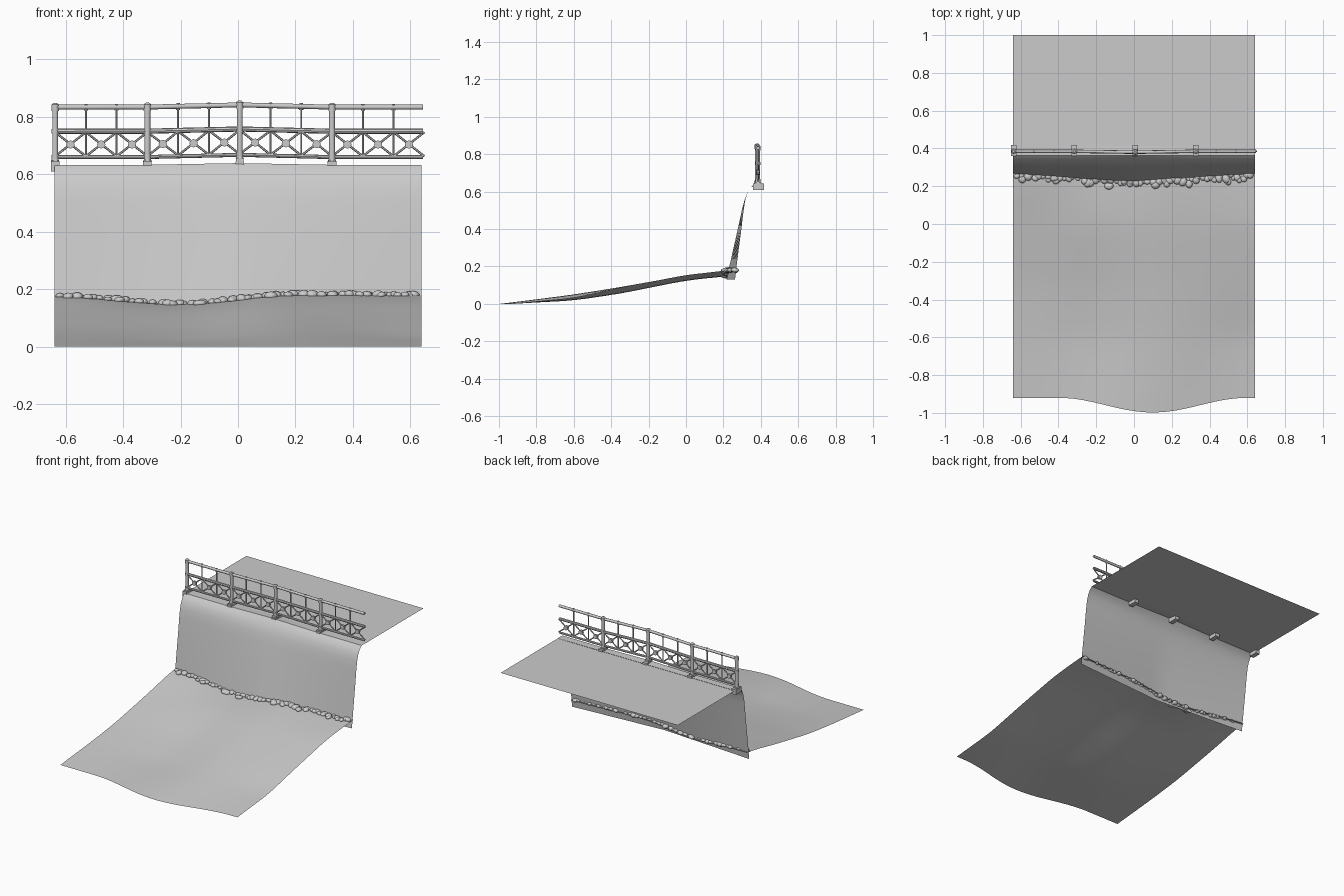
import bpy, bmesh, math, random
from mathutils import Vector, Matrix

if "Cube" in bpy.data.objects:
    bpy.data.objects.remove(bpy.data.objects["Cube"])

random.seed(4)
HALF = 0.64


def finish(bm, name, angle=None):
    me = bpy.data.meshes.new(name)
    bm.to_mesh(me)
    bm.free()
    ob = bpy.data.objects.new(name, me)
    bpy.context.collection.objects.link(ob)
    if angle:
        bpy.ops.object.select_all(action='DESELECT')
        ob.select_set(True)
        bpy.context.view_layer.objects.active = ob
        bpy.ops.object.shade_smooth_by_angle(angle=math.radians(angle))
    return ob


def sheet(name, nu, nv, fn, angle=40):
    """Open grid surface; fn(u, v) gives a point for u, v in 0..1."""
    bm = bmesh.new()
    g = [[bm.verts.new(fn(i / nu, j / nv)) for j in range(nv + 1)] for i in range(nu + 1)]
    for i in range(nu):
        for j in range(nv):
            bm.faces.new((g[i][j], g[i + 1][j], g[i + 1][j + 1], g[i][j + 1]))
    return finish(bm, name, angle)


def interp(pts, x):
    if x <= pts[0][0]:
        return pts[0][1]
    for (a, p), (b, q) in zip(pts, pts[1:]):
        if x <= b:
            return p + (q - p) * (x - a) / (b - a)
    return pts[-1][1]


def beam(bm, p, q, r, sides=8, r2=None):
    p, q = Vector(p), Vector(q)
    d = q - p
    m = Matrix.Translation((p + q) / 2) @ d.to_track_quat('Z', 'Y').to_matrix().to_4x4()
    bmesh.ops.create_cone(bm, cap_ends=True, segments=sides, radius1=r,
                          radius2=r if r2 is None else r2, depth=d.length, matrix=m)


def block(bm, c, s):
    bmesh.ops.create_cube(bm, size=1, matrix=Matrix.Translation(c) @ Matrix.Diagonal((*s, 1)))


def crown(x):
    return max(0, 1 - abs(x) / 0.33)


# sea wall: curved profile whose foot bows forward in the middle
PROFILE = [(0.13, 0.262), (0.2, 0.27), (0.4, 0.296), (0.5, 0.308), (0.55, 0.316),
           (0.585, 0.326), (0.615, 0.342), (0.633, 0.362)]


def wall_y(x, z):
    bow = 0.043 * (1 - abs(x) / HALF) * max(0, (0.6 - z) / 0.45)
    return interp(PROFILE, z) - bow


def wall_pt(u, v):
    x = (u * 2 - 1) * HALF
    z = PROFILE[round(v * 7)][0]
    return x, wall_y(x, z), z + (0.006 * crown(x) if v == 1 else 0)


sheet("sea_wall", 16, 7, wall_pt)

# wall coping and promenade
sheet("wall_coping", 16, 1, lambda u, v: ((u * 2 - 1) * HALF, 0.362 + 0.048 * v,
      0.633 + 0.006 * crown((u * 2 - 1) * HALF) * (1 - v)))
sheet("promenade", 1, 1, lambda u, v: ((u * 2 - 1) * HALF, 0.41 + 0.59 * v, 0.632))

# beach: height samples along y for four columns, blended across x
ROWS = (-0.6, -0.35, 0.0, 0.2, 0.28)
COLS = [(-0.64, (0.03, 0.06, 0.125, 0.168, 0.18)), (-0.2, (0.018, 0.055, 0.125, 0.146, 0.15)),
        (0.2, (0.05, 0.09, 0.152, 0.178, 0.183)), (0.64, (0.03, 0.085, 0.155, 0.175, 0.18))]


def front_edge(x):
    w = (x - 0.1) / 0.5
    return -0.92 - (0.078 * math.cos(w * math.pi / 2) ** 2 if abs(w) < 1 else 0)


def beach_z(x, y):
    for (a, ha), (b, hb) in zip(COLS, COLS[1:]):
        if x <= b + 1e-6:
            t = (x - a) / (b - a)
            t = t * t * (3 - 2 * t)
            hs = [p + (q - p) * t for p, q in zip(ha, hb)]
            pts = [(front_edge(x), 0)] + list(zip(ROWS, hs))
            return sum(interp(pts, y + d) for d in (-0.06, 0, 0.06)) / 3 if y > -0.85 else interp(pts, y)


def beach_pt(u, v):
    x = (u * 2 - 1) * HALF
    f = front_edge(x)
    y = f + (wall_y(x, 0.17) + 0.012 - f) * v
    return x, y, beach_z(x, y)


sheet("beach", 24, 26, beach_pt, 60)

# rounded stones along the wall foot
bm = bmesh.new()
for i in range(72):
    x = -0.62 + 1.24 * i / 71 + random.uniform(-0.012, 0.012)
    x = max(-0.62, min(0.62, x))
    y = wall_y(x, 0.17) - abs(random.gauss(0, 0.018)) + 0.002
    r = random.uniform(0.011, 0.021)
    m = (Matrix.Translation((x, y, beach_z(x, y) + 0.003))
         @ Matrix.Rotation(random.uniform(0, 3), 4, 'Z')
         @ Matrix.Rotation(random.uniform(-0.3, 0.3), 4, 'X')
         @ Matrix.Diagonal((r * random.uniform(0.9, 1.3), r, r * random.uniform(0.6, 0.8), 1)))
    bmesh.ops.create_icosphere(bm, subdivisions=2, radius=1, matrix=m)
finish(bm, "foot_stones", 60)

# railing layout
X0, BAY, STEP = -0.637, 0.3215, 0.3215 / 3
FY = 0.385


def at(x, z, dy=0):
    return Vector((x, FY + dy - 0.005 * crown(x), z + 0.008 * crown(x)))


posts = [X0 + BAY * i for i in range(4)]
stops = posts + [0.645]

# rails
bm = bmesh.new()
for a, b in zip(stops, stops[1:]):
    beam(bm, at(a, 0.834), at(b, 0.834), 0.0085, 12)
    for z, r in ((0.75, 0.009), (0.66, 0.007)):
        beam(bm, at(a, z), at(b, z), r, 8)
finish(bm, "rails", 40)

# main posts with collars, caps and stone footings
bm = bmesh.new()
feet = bmesh.new()
for x in posts:
    beam(bm, at(x, 0.635), at(x, 0.825), 0.0105, 10)
    for z in (0.66, 0.75):
        beam(bm, at(x, z - 0.008), at(x, z + 0.008), 0.0125, 10)
    beam(bm, at(x, 0.821), at(x, 0.843), 0.0135, 10)
    beam(bm, at(x, 0.843), at(x, 0.849), 0.0135, 10, 0.006)
    beam(bm, at(x, 0.645), at(x, 0.655), 0.016, 10, 0.011)
    block(feet, Vector((x, 0.388, 0.627)), (0.03, 0.058, 0.034))
    block(feet, at(x, 0.643), (0.026, 0.034, 0.012))
finish(bm, "main_posts", 40)
finish(feet, "post_footings")

# thin balusters and crossed lattice panels with centre bosses
thin = bmesh.new()
cross = bmesh.new()
for i in range(12):
    a = X0 + STEP * i
    b, c = a + STEP, a + STEP / 2
    if i % 3:
        beam(thin, at(a, 0.66), at(a, 0.834), 0.004, 6)
        beam(thin, at(a, 0.823), at(a, 0.845), 0.0055, 8)
        beam(thin, at(a, 0.822, -0.0), at(a, 0.826), 0.007, 8)
    beam(cross, at(a, 0.663), at(b, 0.747), 0.004, 6)
    beam(cross, at(a, 0.747), at(b, 0.663), 0.004, 6)
    beam(cross, at(c, 0.704, -0.007), at(c, 0.704, 0.007), 0.0145, 8)
finish(thin, "balusters", 40)
finish(cross, "lattice_panels", 40)
